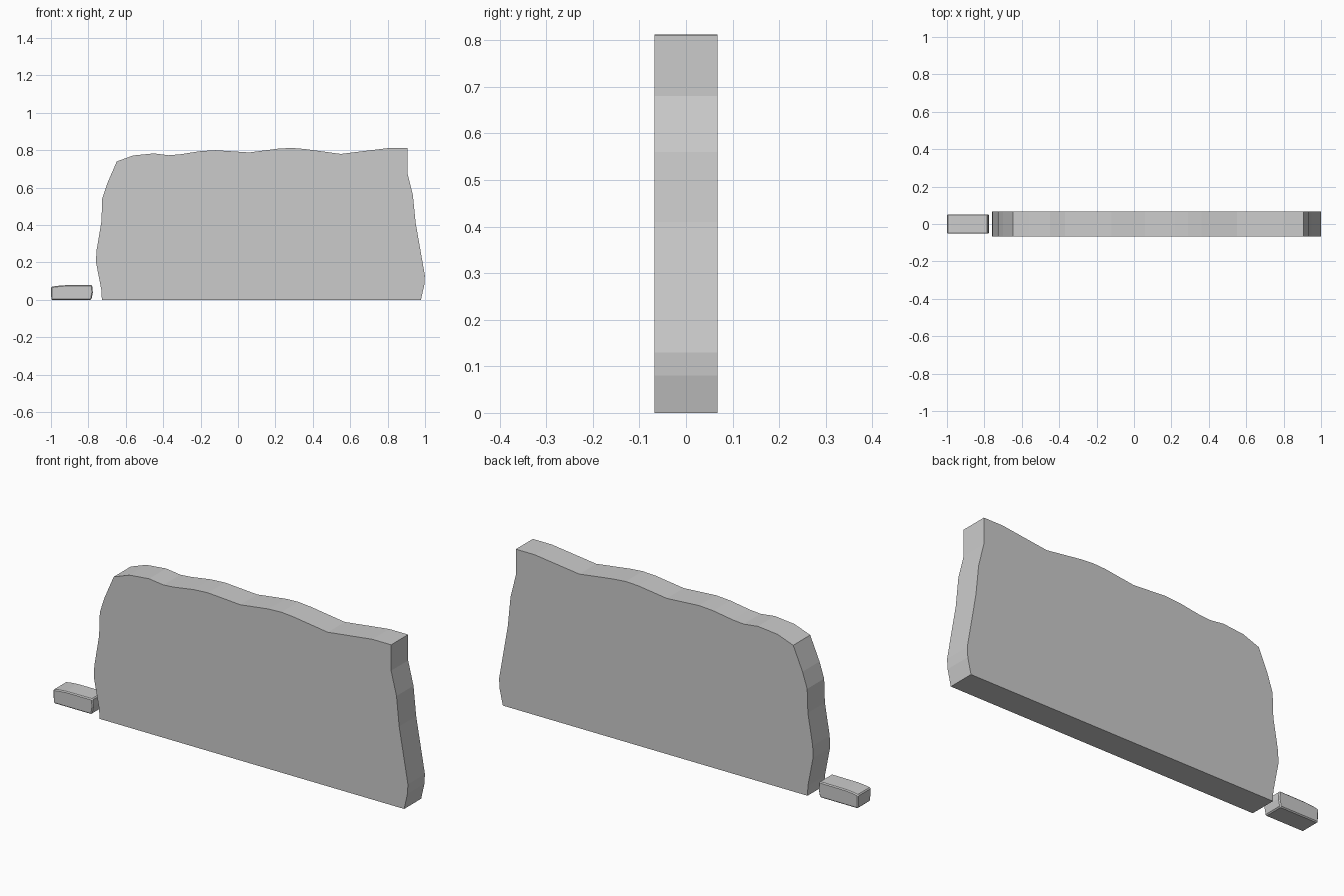
import bpy, bmesh

if "Cube" in bpy.data.objects:
    bpy.data.objects.remove(bpy.data.objects["Cube"])


def slab(name, profile, half_depth, bevel=0.0):
    """Extrude an x-z outline symmetrically along y."""
    bm = bmesh.new()
    front = bm.faces.new([bm.verts.new((x, -half_depth, z)) for x, z in profile])
    ext = bmesh.ops.extrude_face_region(bm, geom=[front], use_keep_orig=True)
    moved = [v for v in ext["geom"] if isinstance(v, bmesh.types.BMVert)]
    bmesh.ops.translate(bm, verts=moved, vec=(0, 2 * half_depth, 0))
    bmesh.ops.recalc_face_normals(bm, faces=bm.faces)
    mesh = bpy.data.meshes.new(name)
    bm.to_mesh(mesh)
    bm.free()
    obj = bpy.data.objects.new(name, mesh)
    bpy.context.collection.objects.link(obj)
    if bevel:
        mod = obj.modifiers.new("worn_edges", "BEVEL")
        mod.width = bevel
        mod.segments = 1
        mod.limit_method = "ANGLE"
        mod.angle_limit = 0.9
    return obj


# Broken wall: ragged left side, wavy top, ragged right side
left = [(-0.728, 0), (-0.73, 0.05), (-0.759, 0.2), (-0.757, 0.26), (-0.73, 0.42),
        (-0.726, 0.54), (-0.70, 0.62), (-0.648, 0.74)]
top = [(-0.56, 0.772), (-0.45, 0.783), (-0.37, 0.773), (-0.31, 0.778), (-0.20, 0.795),
       (-0.12, 0.80), (0.06, 0.788), (0.22, 0.809), (0.29, 0.812), (0.36, 0.806),
       (0.55, 0.78), (0.80, 0.811), (0.905, 0.811)]
right = [(0.905, 0.68), (0.935, 0.56), (0.95, 0.41), (0.999, 0.13), (0.996, 0.08), (0.978, 0)]
slab("wall", left + top + right, 0.068)

# Fallen stone beside the wall, with softly worn edges
stone = [(-0.998, 0), (-1.0, 0.069), (-0.975, 0.074), (-0.93, 0.078),
         (-0.78, 0.079), (-0.776, 0.04), (-0.784, 0)]
slab("fallen_stone", stone, 0.052, bevel=0.005)
